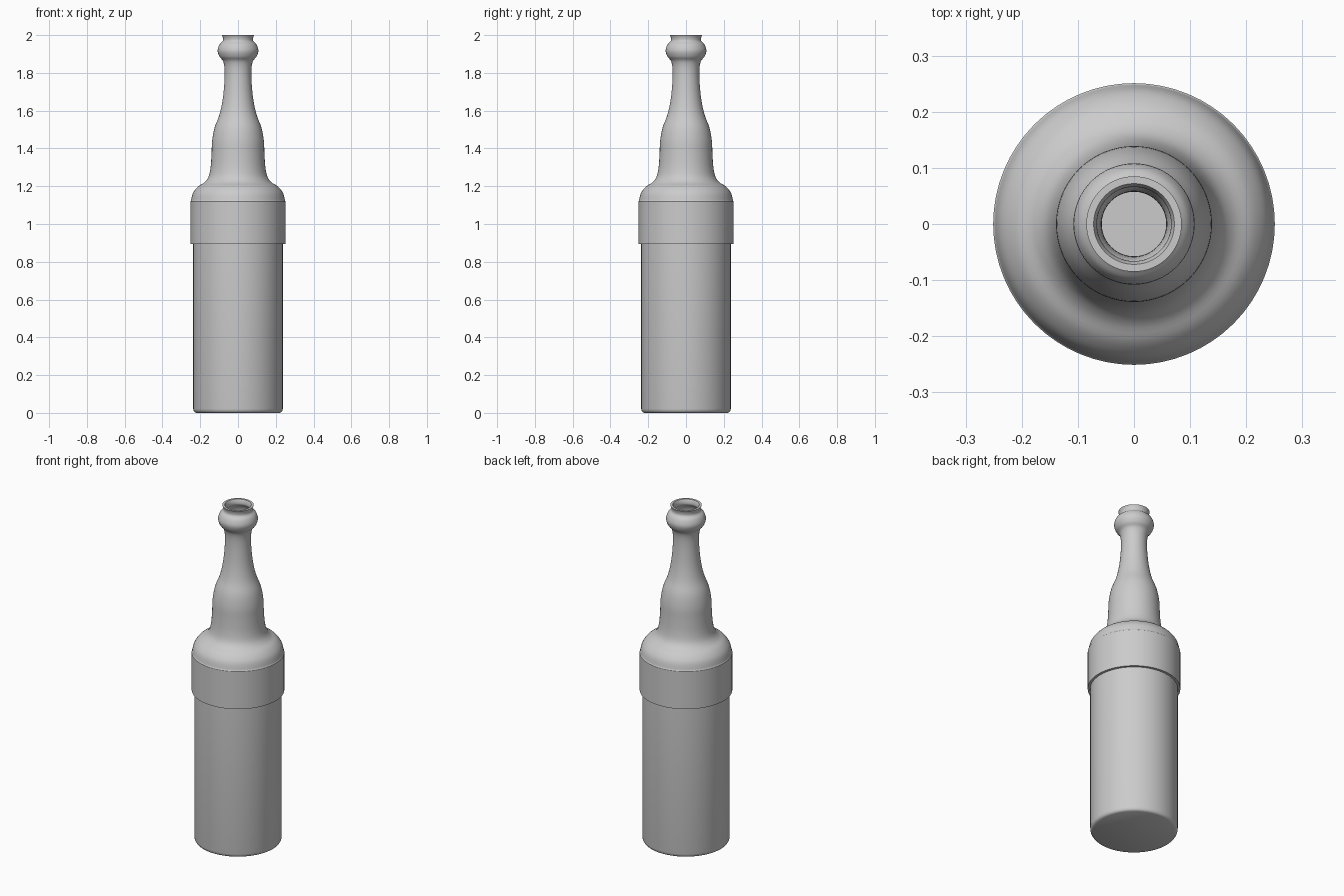
import bpy, bmesh, math
from mathutils import Vector

cube = bpy.data.objects.get("Cube")
if cube:
    bpy.data.objects.remove(cube, do_unlink=True)

SEGMENTS = 64
WALL = 0.013

grey = bpy.data.materials.new("light grey")
grey.use_nodes = True
colour = (0.6, 0.6, 0.6, 1)
grey.diffuse_color = colour
grey.node_tree.nodes["Principled BSDF"].inputs["Base Color"].default_value = colour


def smooth_curve(points, steps=4):
    """Curve through every given point (Catmull-Rom)."""
    pts = [Vector(p) for p in points]
    pts = [pts[0]] + pts + [pts[-1]]
    out = []
    for a, b, c, d in zip(pts, pts[1:], pts[2:], pts[3:]):
        for i in range(steps):
            t = i / steps
            out.append(0.5 * (2 * b + (c - a) * t + (2 * a - 5 * b + 4 * c - d) * t * t
                              + (3 * b - a - 3 * c + d) * t ** 3))
    out.append(pts[-1])
    return [tuple(p) for p in out]


def lathe(name, profile):
    """Revolve (radius, height) points around the z axis."""
    bm = bmesh.new()
    verts = [bm.verts.new((r, 0, z)) for r, z in profile]
    edges = [bm.edges.new(pair) for pair in zip(verts, verts[1:])]
    bmesh.ops.spin(bm, geom=verts + edges, cent=(0, 0, 0), axis=(0, 0, 1),
                   angle=math.tau, steps=SEGMENTS, use_duplicate=False)
    bmesh.ops.remove_doubles(bm, verts=bm.verts, dist=0.0002)
    bmesh.ops.recalc_face_normals(bm, faces=bm.faces)
    mesh = bpy.data.meshes.new(name)
    bm.to_mesh(mesh)
    bm.free()
    obj = bpy.data.objects.new(name, mesh)
    bpy.context.collection.objects.link(obj)
    mesh.materials.append(grey)
    bpy.ops.object.select_all(action='DESELECT')
    obj.select_set(True)
    bpy.context.view_layer.objects.active = obj
    bpy.ops.object.shade_smooth_by_angle(angle=math.radians(35))
    return obj


# Straight body with rounded foot, then the wider collar with a sharp ledge
body = [(0, 0), (0.222, 0), (0.230, 0.004), (0.235, 0.011), (0.237, 0.022), (0.237, 0.895)]
collar = [(0.251, 0.895), (0.251, 1.12)]

# Shoulder, swelling neck, ring and flared lip
neck = smooth_curve([
    (0.249, 1.122), (0.238, 1.165), (0.212, 1.198), (0.178, 1.22), (0.156, 1.25),
    (0.145, 1.30), (0.140, 1.37), (0.137, 1.44), (0.124, 1.51), (0.098, 1.58),
    (0.081, 1.66), (0.072, 1.75), (0.071, 1.82), (0.079, 1.862), (0.098, 1.886),
    (0.108, 1.918), (0.098, 1.95), (0.081, 1.968), (0.080, 1.985), (0.085, 2.0)])

# Hollow inside follows the outside at an even wall thickness
outer = body + collar + neck
inner = [(max(r - WALL, 0), max(z, WALL)) for r, z in reversed(body + neck)]

lathe("bottle", outer + inner)
